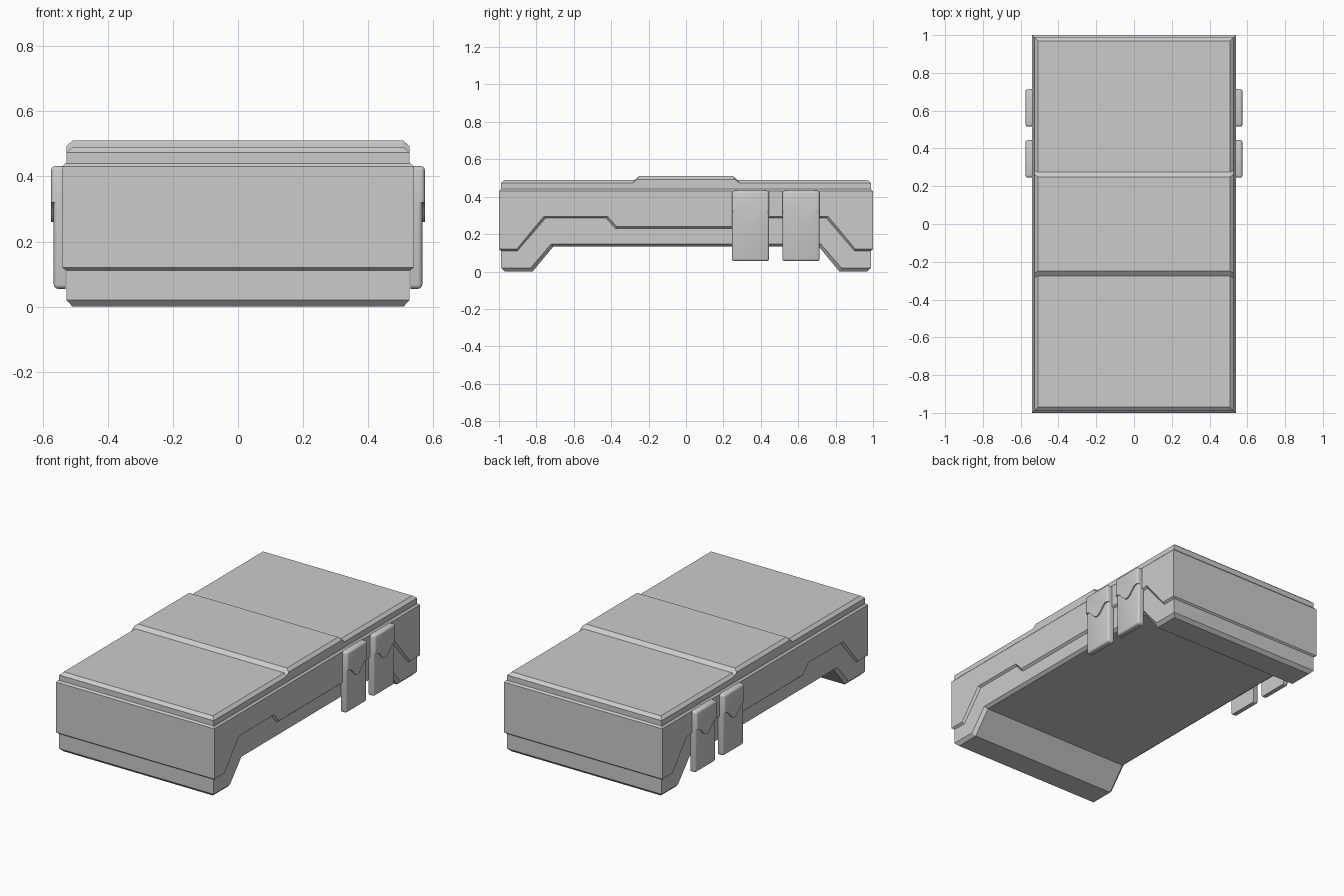
import bpy, bmesh, math

if "Cube" in bpy.data.objects:
    bpy.data.objects.remove(bpy.data.objects["Cube"])


def finish(name, bm):
    bmesh.ops.recalc_face_normals(bm, faces=bm.faces)
    mesh = bpy.data.meshes.new(name)
    bm.to_mesh(mesh)
    bm.free()
    obj = bpy.data.objects.new(name, mesh)
    bpy.context.collection.objects.link(obj)
    return obj


def layered_solid(name, layers):
    """Stack of (half width, front half of a y-z chain), mirrored front to back and left to right."""
    bm = bmesh.new()
    rows = []
    for w, half in layers:
        chain = half + [(-y, z) for y, z in reversed(half)]
        rows.append([[bm.verts.new((s * w, y, z)) for y, z in chain] for s in (-1, 1)])
    n = len(rows[0][0])
    for low, high in zip(rows, rows[1:]):
        for s in (0, 1):
            for i in range(n - 1):
                bm.faces.new((low[s][i], low[s][i + 1], high[s][i + 1], high[s][i]))
        for i in (0, n - 1):
            bm.faces.new((low[0][i], low[1][i], high[1][i], high[0][i]))
    for left, right in (rows[0], rows[-1]):
        for i in range(n - 1):
            bm.faces.new((left[i], left[i + 1], right[i + 1], right[i]))
    bmesh.ops.dissolve_limit(bm, angle_limit=0.01, verts=bm.verts, edges=bm.edges)
    return finish(name, bm)


def flat(chain, z, end):
    """Level chain using the same y stations as another chain."""
    return [(-end, z)] + [(y, z) for y, _ in chain[1:]]


def latch_part(name, profile, x0, x1, bevel, sharp):
    """Extrude a y-z profile along x and round its outer rim, except edges marked sharp."""
    bm = bmesh.new()
    back = bm.faces.new([bm.verts.new((x0, y, z)) for y, z in profile])
    ext = bmesh.ops.extrude_face_region(bm, geom=[back], use_keep_orig=True)
    for v in ext["geom"]:
        if isinstance(v, bmesh.types.BMVert):
            v.co.x = x1
    edges = []
    for e in bm.edges:
        on_back = all(abs(v.co.x - x0) < 1e-5 for v in e.verts)
        if not on_back and not sharp(e):
            edges.append(e)
    bmesh.ops.bevel(bm, geom=edges, offset=bevel, segments=3, profile=0.5, affect='EDGES')
    obj = finish(name, bm)
    obj.modifiers.new("Mirror", 'MIRROR').use_bisect_axis[0] = False
    bpy.ops.object.select_all(action='DESELECT')
    obj.select_set(True)
    bpy.context.view_layer.objects.active = obj
    bpy.ops.object.shade_smooth_by_angle(angle=math.radians(40))
    return obj


# Lower tray with a foot at each end
tray_rim = [(-.99, .02), (-.83, .02), (-.72, .148)]
tray_base = [(-.97, 0), (-.82, 0), (-.71, .133)]
layered_solid("lower_tray", [(.508, tray_base), (.527, tray_rim),
                             (.527, flat(tray_rim, .40, .99))])

# Main shell with the stepped lower edge
shell_rim = [(-1, .12), (-.905, .12), (-.76, .295), (-.42, .295), (-.37, .24)]
shell_base = [(-.988, .11), (-.90, .11), (-.75, .285), (-.427, .285), (-.377, .228)]
layered_solid("main_shell", [(.526, shell_base), (.54, shell_rim),
                             (.54, flat(shell_rim, .43, 1)),
                             (.53, flat(shell_rim, .44, .99))])

# Lid with the raised centre panel
lid_rim = [(-.99, .473), (-.285, .473), (-.26, .493)]
lid_top = [(-.97, .49), (-.275, .49), (-.25, .51)]
layered_solid("lid", [(.527, flat(lid_rim, .435, .99)), (.527, lid_rim), (.508, lid_top)])

# Two latches per side: a lower plate and a thicker cap with a curved lower edge
for name, yc in (("front_latch", .345), ("rear_latch", .615)):
    h = .10
    plate = [(yc - h, .055), (yc + h, .055), (yc + h, .34), (yc - h, .34)]
    latch_part(name + "_plate", plate, .53, .566, .013,
               lambda e: all(v.co.z > .33 for v in e.verts))
    curve = []
    for i in range(17):
        t = -1 + i / 8
        dip = .5 + .5 * math.cos(math.pi * min(1, abs(t) / .85))
        curve.append((yc + h * t, .32 - .06 * dip))
    cap = curve + [(yc + h, .432), (yc - h, .432)]
    latch_part(name + "_cap", cap, .53, .574, .013,
               lambda e: all(v.co.z < .33 for v in e.verts))
